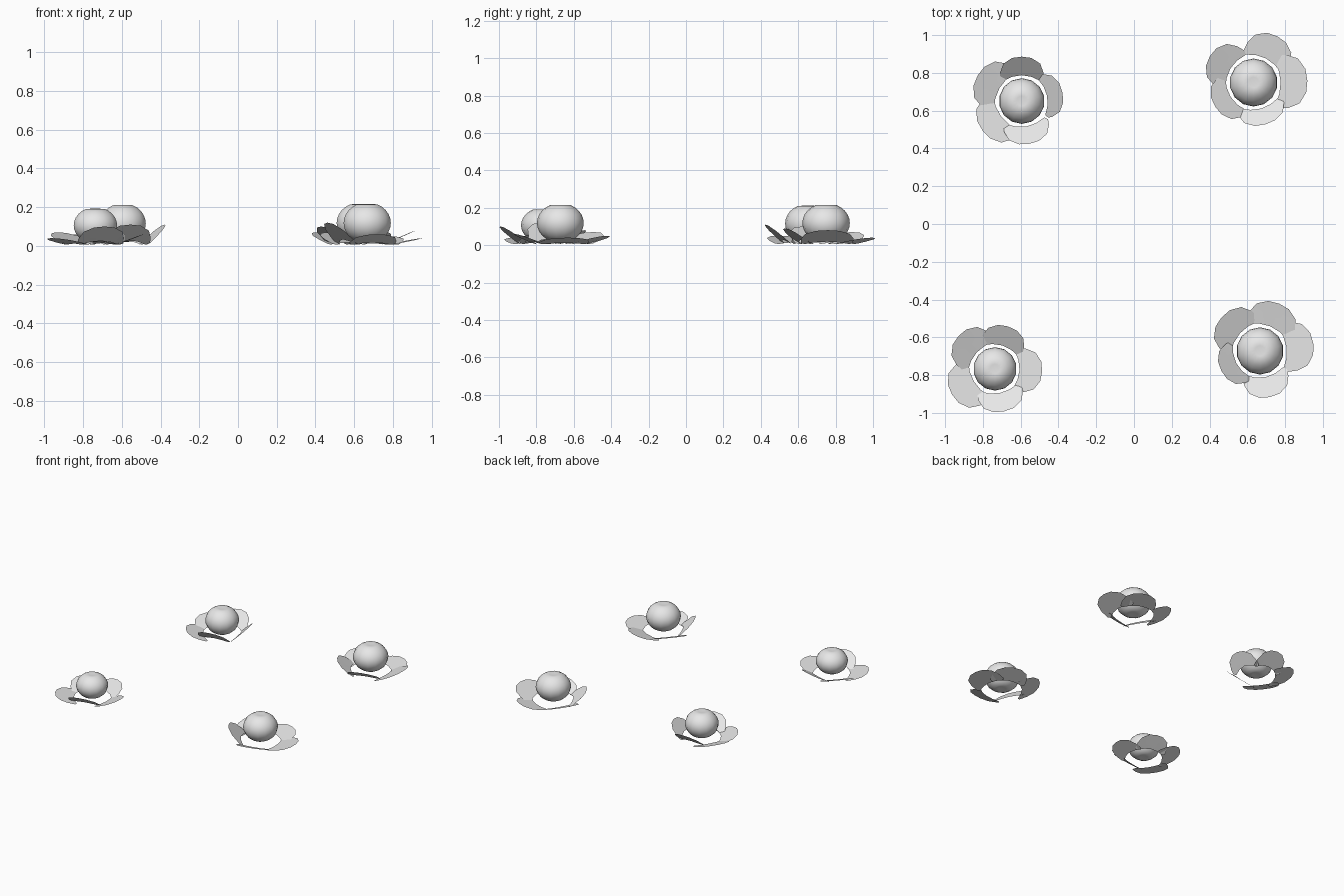
import bpy, bmesh, math
from mathutils import Matrix, Vector

cube = bpy.data.objects.get("Cube")
if cube:
    bpy.data.objects.remove(cube, do_unlink=True)

grey = bpy.data.materials.new("pale_grey")
grey.use_nodes = True
grey.diffuse_color = (0.8, 0.8, 0.8, 1)
grey.node_tree.nodes["Principled BSDF"].inputs["Base Color"].default_value = (0.8, 0.8, 0.8, 1)


def make_object(name, bm, location, smooth_angle):
    mesh = bpy.data.meshes.new(name)
    bm.to_mesh(mesh)
    bm.free()
    mesh.materials.append(grey)
    obj = bpy.data.objects.new(name, mesh)
    bpy.context.collection.objects.link(obj)
    obj.location = location
    bpy.ops.object.select_all(action='DESELECT')
    bpy.context.view_layer.objects.active = obj
    obj.select_set(True)
    bpy.ops.object.shade_smooth_by_angle(angle=math.radians(smooth_angle))
    return obj


def make_fruit(name, x, y, radius, top):
    """Slightly squashed ball with a shallow dimple at both poles."""
    bm = bmesh.new()
    bmesh.ops.create_uvsphere(bm, u_segments=14, v_segments=14, radius=1)
    half = (top - 0.012) / 2
    for v in bm.verts:
        dist = math.hypot(v.co.x, v.co.y)
        dip = 0.14 * max(0, 1 - dist / 0.4)
        v.co.z -= math.copysign(dip, v.co.z)
        v.co = Vector((v.co.x * radius, v.co.y * radius, v.co.z * half))
    make_object(name, bm, (x, y, 0.012 + half), 60)


# Columns across half a petal: lateral share, inner reach, outer share
COLUMNS = [(0, 1.13, 1.0), (0.45, 1.06, 0.97), (0.85, 0.88, 0.84), (1.0, 0.98, 0.64)]


def make_petal(name, x, y, ball, azimuth, reach, half_width, height):
    """Crescent sheet that hugs the fruit and rises outward."""
    bm = bmesh.new()
    mirrored = [(-s, i, o) for s, i, o in reversed(COLUMNS[1:])] + COLUMNS
    rows = []
    for side, inner, outer in mirrored:
        a, b = ball * inner, reach * outer
        row = []
        for t in (0, 0.5, 1):
            u = a + (b - a) * t
            rise = max(0, (u - ball * 0.9) / (reach - ball * 0.9))
            z = 0.006 + (height - 0.006) * rise
            row.append(bm.verts.new((u, side * half_width, z)))
        rows.append(row)
    for left, right in zip(rows, rows[1:]):
        for k in range(2):
            bm.faces.new((left[k], left[k + 1], right[k + 1], right[k]))
    bmesh.ops.recalc_face_normals(bm, faces=bm.faces)
    if sum(f.normal.z for f in bm.faces) < 0:
        bmesh.ops.reverse_faces(bm, faces=bm.faces)
    bm.transform(Matrix.Rotation(math.radians(azimuth), 4, 'Z'))
    make_object(name, bm, (x, y, 0), 30)


# Each plant: x, y, fruit radius, fruit top,
# then petals as azimuth, reach, half width, rim height
PLANTS = {
    "back_right": (-0.594, 0.651, 0.121, 0.22, [
        (150, 0.27, 0.13, 0.06), (217, 0.26, 0.13, 0.05), (-80, 0.23, 0.12, 0.11),
        (12, 0.22, 0.115, 0.11), (90, 0.235, 0.115, 0.11)]),
    "back_left": (0.633, 0.749, 0.127, 0.225, [
        (63, 0.275, 0.125, 0.04), (2, 0.285, 0.14, 0.08), (-74, 0.23, 0.125, 0.09),
        (212, 0.24, 0.12, 0.10), (149, 0.27, 0.12, 0.07)]),
    "front_right": (-0.736, -0.767, 0.115, 0.20, [
        (73, 0.235, 0.115, 0.08), (138, 0.26, 0.12, 0.07), (211, 0.265, 0.125, 0.04),
        (-78, 0.23, 0.12, 0.10), (-3, 0.25, 0.115, 0.06)]),
    "front_left": (0.667, -0.672, 0.125, 0.225, [
        (68, 0.27, 0.13, 0.05), (139, 0.27, 0.13, 0.07), (207, 0.23, 0.115, 0.12),
        (-78, 0.25, 0.12, 0.06), (8, 0.285, 0.13, 0.04)]),
}

for place, (x, y, radius, top, petals) in PLANTS.items():
    make_fruit(f"{place}_fruit", x, y, radius, top)
    for number, petal in enumerate(petals, 1):
        make_petal(f"{place}_petal_{number}", x, y, radius, *petal)
